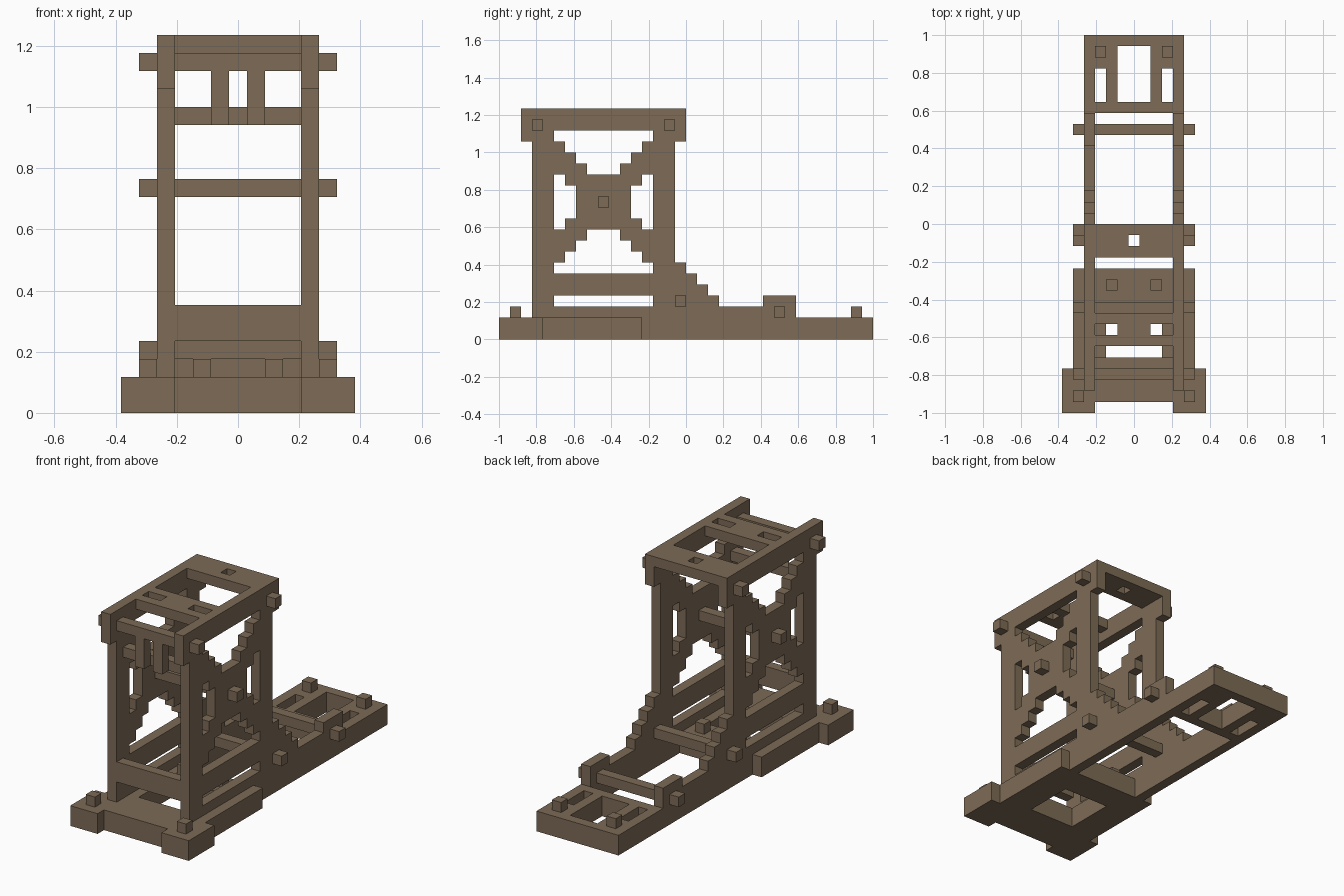
import bpy, bmesh
from mathutils import Matrix, Vector

U = 1 / 17  # edge of one building block

cube = bpy.data.objects.get("Cube")
if cube:
    bpy.data.objects.remove(cube)

wood = bpy.data.materials.new("weathered wood")
wood.use_nodes = True
color = (0.205, 0.147, 0.093, 1)
wood.diffuse_color = color
wood.node_tree.nodes["Principled BSDF"].inputs["Base Color"].default_value = color


def build(name, boxes, mirror=False):
    """Make one object from (x0, x1, y0, y1, z0, z1) boxes given in blocks."""
    bm = bmesh.new()
    for x0, x1, y0, y1, z0, z1 in boxes:
        size = Vector((x1 - x0, y1 - y0, z1 - z0)) * U
        mid = Vector((x0 + x1, y0 + y1, z0 + z1)) * U / 2
        bmesh.ops.create_cube(bm, size=1, matrix=Matrix.Translation(mid) @ Matrix.Diagonal(size.to_4d()))
    mesh = bpy.data.meshes.new(name)
    bm.to_mesh(mesh)
    bm.free()
    mesh.materials.append(wood)
    obj = bpy.data.objects.new(name, mesh)
    bpy.context.collection.objects.link(obj)
    if mirror:
        obj.modifiers.new("mirror", "MIRROR").use_mirror_merge = False
    return obj


def side(y0, y1, z0, z1):
    """Box in the plane of the side frames."""
    return (3.5, 4.5, y0, y1, z0, z1)


# Side frames: sill, posts, rails
build("sill", [side(-13, 17, 0, 2), side(-14, 7, 2, 3)], True)
build("post", [side(-14, -12, 3, 18), side(-3, -1, 3, 18)], True)
build("middle_rail", [side(-12, -3, 4, 6)], True)
build("top_rail", [side(-15, 0, 19, 21), side(-15, -12, 18, 19), side(-3, 0, 18, 19)], True)

# Stepped buttress behind the rear post, and the raised axle bearing
build("buttress", [side(-1 + i, i, 3, 7 - i) for i in range(4)], True)
build("axle_bearing", [side(7, 10, 2, 4)], True)

# Stepped cross brace: arms at top and bottom, solid core in the middle
brace = []
for z in range(7, 18):
    k = abs(z - 12)
    if k > 2:
        brace += [side(-12, -6 - k, z, z + 1), side(-9 + k, -3, z, z + 1)]
    else:
        half = 3.5 if k == 2 else 2.5
        brace.append(side(-7.5 - half, -7.5 + half, z, z + 1))
build("cross_brace", brace, True)

# Base: floor around an opening, corner feet, side skirts
build("base_floor", [(-3.5, 3.5, -16, -12, 0, 2), (-3.5, 3.5, -7, -4, 0, 2),
                     (-3.5, -2.5, -12, -7, 0, 2), (2.5, 3.5, -12, -7, 0, 2)])
build("corner_foot", [(3.5, 6.5, -17, -13, 0, 2)], True)
build("side_skirt", [(4.5, 5.5, -13, -4, 0, 2)], True)

# Tail deck with a middle opening and two side slots
build("tail_crossbar", [(-3.5, 3.5, 10, 11, 0, 2), (-3.5, 3.5, 16, 17, 0, 2)])
build("tail_bar", [(1.5, 2.5, 11, 16, 0, 2), (2.5, 3.5, 14, 16, 0, 2)], True)

# Top deck: rear plate with a hole, middle plate with two slots
build("rear_top_plate", [(-3.5, 3.5, -1, 0, 20, 21), (-3.5, 3.5, -3, -2, 20, 21),
                         (-3.5, -0.5, -2, -1, 20, 21), (0.5, 3.5, -2, -1, 20, 21)])
build("middle_top_plate", [(-3.5, 3.5, -9, -8, 20, 21), (-3.5, 3.5, -11, -10, 20, 21),
                           (-1.5, 1.5, -10, -9, 20, 21)])

# Rods that pass through both side frames and stick out as pegs
for name, y, z in (("front_top_rod", -14, 19), ("middle_rod", -8, 12),
                   ("rear_low_rod", -1, 3), ("tail_rod", 8, 2)):
    build(name, [(-5.5, 5.5, y, y + 1, z, z + 1)])
build("rear_top_peg", [(4.5, 5.5, -2, -1, 19, 20)], True)

# Front crossbars and hanging bars
build("front_low_crossbar", [(-3.5, 3.5, -14, -13, 4, 6)])
build("front_high_crossbar", [(-3.5, 3.5, -13, -12, 16, 17)])
build("hanging_bar", [(0.5, 1.5, -14, -13, 16, 19)], True)

# Upright pegs on the base and the tail
for name, x, y in (("front_peg", 4.5, -16), ("floor_peg", 1.5, -6), ("tail_peg", 2.5, 15)):
    build(name, [(x, x + 1, y, y + 1, 2, 3)], True)
